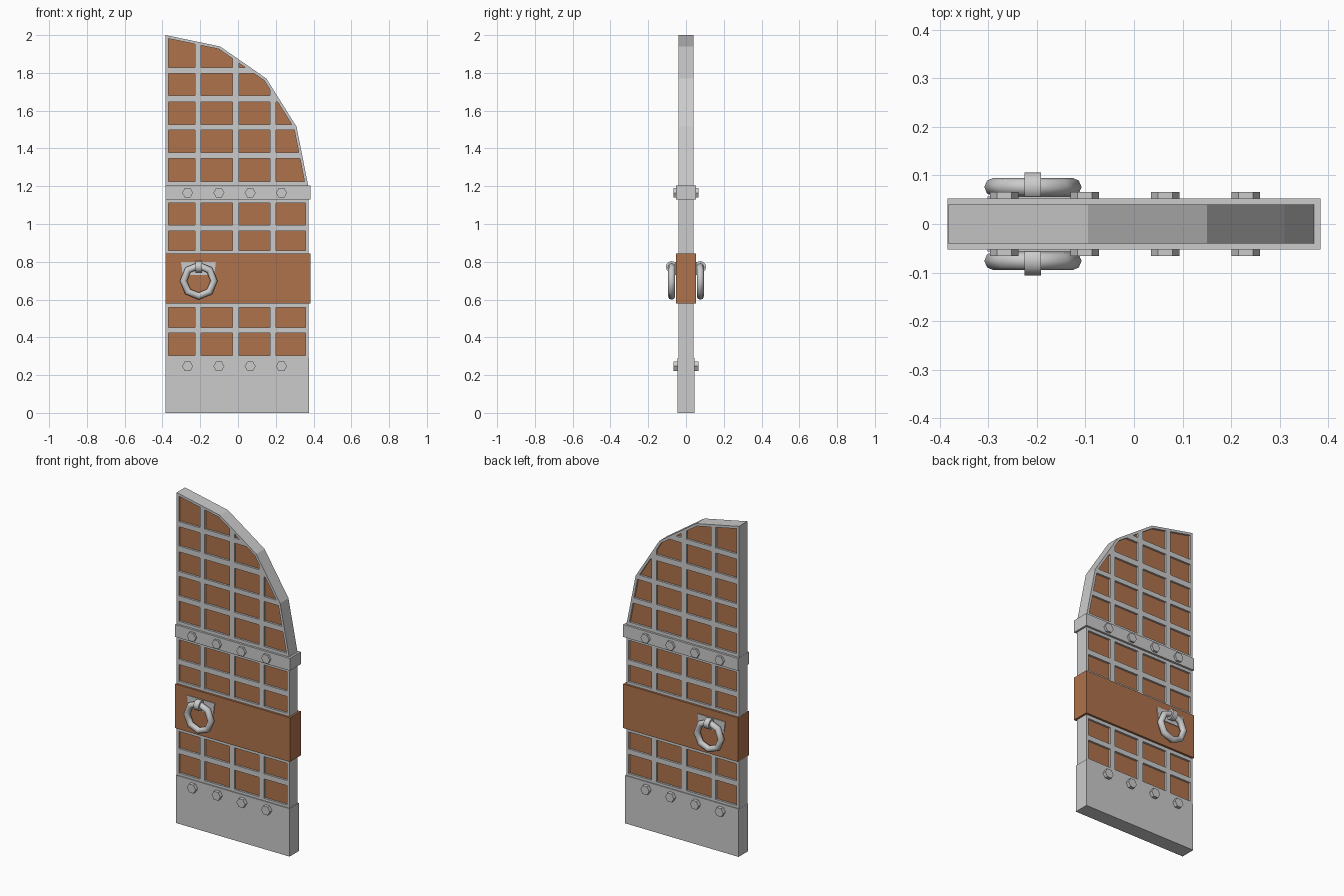
import bpy, bmesh, math
from mathutils import Matrix, Vector

if "Cube" in bpy.data.objects:
    bpy.data.objects.remove(bpy.data.objects["Cube"])

brown = bpy.data.materials.new("wood")
brown.diffuse_color = (0.43, 0.17, 0.072, 1)
brown.use_nodes = True
brown.node_tree.nodes["Principled BSDF"].inputs["Base Color"].default_value = brown.diffuse_color

OUTLINE = [(-0.383, 0.01), (0.372, 0.01), (0.372, 1.2), (0.31, 1.515),
           (0.15, 1.77), (-0.095, 1.94), (-0.383, 2.0)]
COLS = [(-0.4, -0.227), (-0.195, -0.03), (0.004, 0.17), (0.202, 0.4)]
ROWS = [(0.305, 0.422), (0.453, 0.557), (0.861, 0.962), (0.994, 1.112),
        (1.224, 1.346), (1.378, 1.497), (1.526, 1.645), (1.68, 1.797), (1.828, 2.1)]


def finish(name, bm, mat=None, smooth=False):
    me = bpy.data.meshes.new(name)
    bm.to_mesh(me)
    bm.free()
    ob = bpy.data.objects.new(name, me)
    bpy.context.collection.objects.link(ob)
    if mat:
        me.materials.append(mat)
    if smooth:
        me.shade_smooth()
    return ob


def box(name, x0, x1, y0, y1, z0, z1, mat=None):
    bm = bmesh.new()
    bmesh.ops.create_cube(bm, size=1)
    for v in bm.verts:
        v.co = ((x0 + x1) / 2 + v.co.x * (x1 - x0),
                (y0 + y1) / 2 + v.co.y * (y1 - y0),
                (z0 + z1) / 2 + v.co.z * (z1 - z0))
    return finish(name, bm, mat)


def cylinder(name, axis, centre, r, depth, sides):
    bm = bmesh.new()
    rot = Matrix.Rotation(math.pi / 2, 4, 'X' if axis == 'Y' else 'Y')
    bmesh.ops.create_cone(bm, cap_ends=True, segments=sides, radius1=r, radius2=r,
                          depth=depth, matrix=Matrix.Translation(centre) @ rot)
    return bm if name is None else finish(name, bm)


def arch_sheet(inset):
    """Arched half-door face at y=0 with an inset rim (rim faces get index 1)."""
    bm = bmesh.new()
    f = bm.faces.new([bm.verts.new((x, 0, z)) for x, z in OUTLINE])
    bm.normal_update()
    rim = bmesh.ops.inset_region(bm, faces=[f], thickness=inset,
                                 use_boundary=True, use_even_offset=True)
    for r in rim["faces"]:
        r.material_index = 1
    return bm


def thicken(ob, t):
    m = ob.modifiers.new("thickness", 'SOLIDIFY')
    m.thickness = t
    m.offset = 0


# Lattice frame: arched sheet sliced on the grid, cells removed, thickened
bm = arch_sheet(0.015)
cuts = [((x, 0, 0), (1, 0, 0)) for c in COLS for x in c]
cuts += [((0, 0, z), (0, 0, 1)) for r in ROWS for z in r]
for co, no in cuts:
    inner = [f for f in bm.faces if f.material_index == 0]
    geom = set(inner)
    for f in inner:
        geom.update(f.edges)
        geom.update(f.verts)
    bmesh.ops.bisect_plane(bm, geom=list(geom), plane_co=Vector(co), plane_no=Vector(no))
cells = []
for f in bm.faces:
    c = f.calc_center_median()
    if (f.material_index == 0 and any(a < c.x < b for a, b in COLS)
            and any(a < c.z < b for a, b in ROWS)):
        cells.append(f)
bmesh.ops.delete(bm, geom=cells, context='FACES')
for f in bm.faces:
    f.material_index = 0
thicken(finish("lattice_frame", bm), 0.08)

# Wooden core showing through the lattice
bm = arch_sheet(0.008)
bmesh.ops.delete(bm, geom=[f for f in bm.faces if f.material_index], context='FACES')
thicken(finish("wood_core", bm, brown), 0.056)

# Bands wrapped around the door
box("kick_plate", -0.384, 0.377, -0.045, 0.045, 0, 0.29)
box("middle_wood_band", -0.384, 0.384, -0.0525, 0.0525, 0.578, 0.845, brown)
box("upper_band", -0.384, 0.384, -0.0525, 0.0525, 1.13, 1.205)

RX, RZ, RY = -0.208, 0.699, 0.076
for s, side in ((-1, "front"), (1, "back")):
    # Hexagonal bolts, points to the sides
    for row, z in (("lower", 0.247), ("upper", 1.165)):
        for i in range(4):
            bm = cylinder(None, 'Y', (0, 0, 0), 0.029, 0.03, 6)
            if max(v.co.x for v in bm.verts) < 0.0285:
                bmesh.ops.rotate(bm, verts=bm.verts, matrix=Matrix.Rotation(math.pi / 6, 3, 'Y'))
            bmesh.ops.translate(bm, verts=bm.verts, vec=(-0.267 + i * 0.1657, s * 0.051, z))
            finish(f"{side}_{row}_bolt_{i + 1}", bm)

    # Handle mounting plate, narrowing slightly downwards
    plate = box(f"{side}_handle_plate", -0.302, -0.117, s * 0.045, s * 0.057, 0.73, 0.80)
    for v in plate.data.vertices:
        if v.co.z < 0.75:
            v.co.x = RX + (v.co.x - RX) * 0.9
    if s < 0:
        plate.data.flip_normals()

    # Pull ring: eight segments around, eight around the tube
    bm = bmesh.new()
    n = 8
    g = [[bm.verts.new((RX + (0.081 + 0.019 * math.cos(b)) * math.cos(a),
                        s * RY + 0.019 * math.sin(b),
                        RZ + (0.081 + 0.019 * math.cos(b)) * math.sin(a)))
          for b in (2 * math.pi * j / n for j in range(n))]
         for a in (2 * math.pi * i / n for i in range(n))]
    for i in range(n):
        for j in range(n):
            k, l = (i + 1) % n, (j + 1) % n
            bm.faces.new((g[i][j], g[k][j], g[k][l], g[i][l]))
    bmesh.ops.recalc_face_normals(bm, faces=bm.faces)
    finish(f"{side}_pull_ring", bm, smooth=True)

    # Clasp holding the ring
    clasp = cylinder(f"{side}_ring_clasp", 'X', (RX, s * RY, 0.773), 0.0305, 0.034, 12)
    for p in clasp.data.polygons:
        p.use_smooth = len(p.vertices) == 4
